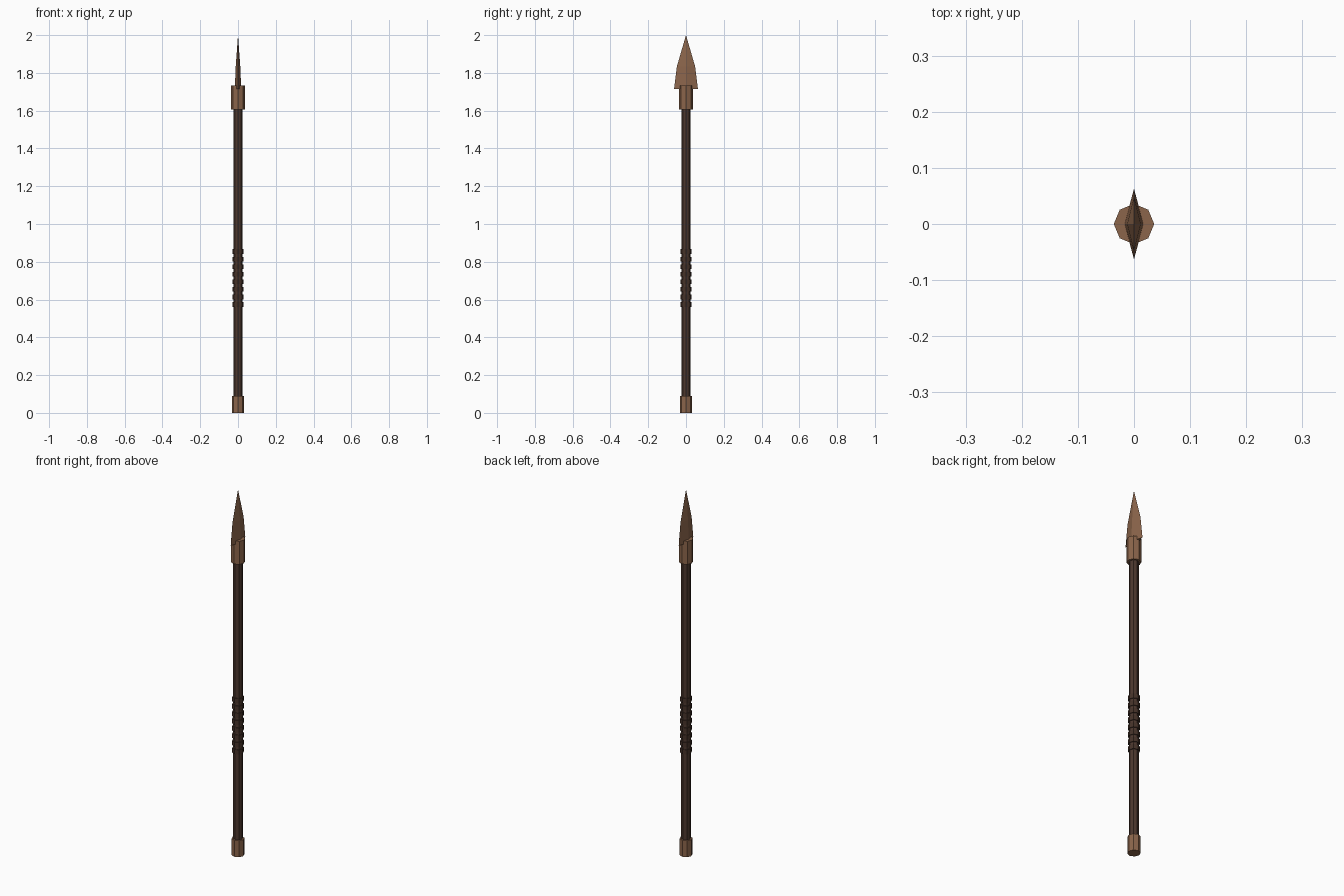
import bpy, bmesh, math

if "Cube" in bpy.data.objects:
    bpy.data.objects.remove(bpy.data.objects["Cube"])


def material(name, rgb):
    m = bpy.data.materials.new(name)
    m.diffuse_color = (*rgb, 1)
    m.use_nodes = True
    m.node_tree.nodes["Principled BSDF"].inputs["Base Color"].default_value = m.diffuse_color
    return m


bronze = material("bronze", (0.26, 0.13, 0.07))
wood = material("dark_wood", (0.075, 0.04, 0.028))
leather = material("leather", (0.06, 0.032, 0.022))


def loft(name, sections, mat, tip=None):
    """Skin a stack of equal-sized point rings, capped flat or with a tip."""
    bm = bmesh.new()
    rings = [[bm.verts.new(p) for p in s] for s in sections]
    n = len(rings[0])
    for a, b in zip(rings, rings[1:]):
        for i in range(n):
            bm.faces.new((a[i], a[(i + 1) % n], b[(i + 1) % n], b[i]))
    bm.faces.new(rings[0][::-1])
    if tip:
        t = bm.verts.new(tip)
        for i in range(n):
            bm.faces.new((rings[-1][i], rings[-1][(i + 1) % n], t))
    else:
        bm.faces.new(rings[-1])
    bmesh.ops.recalc_face_normals(bm, faces=bm.faces)
    me = bpy.data.meshes.new(name)
    bm.to_mesh(me)
    bm.free()
    me.materials.append(mat)
    ob = bpy.data.objects.new(name, me)
    bpy.context.collection.objects.link(ob)
    return ob


def ellipse(rx, ry, z, n):
    return [(rx * math.cos(math.tau * i / n), ry * math.sin(math.tau * i / n), z)
            for i in range(n)]


def octagon_tube(name, r, z0, z1, mat):
    return loft(name, [ellipse(r, r, z, 8) for z in (z0, z1)], mat)


# Shaft with metal butt cap and head socket
octagon_tube("shaft", 0.024, 0.02, 1.66, wood)
octagon_tube("butt_cap", 0.032, 0.0, 0.09, bronze)
octagon_tube("socket", 0.036, 1.605, 1.732, bronze)

# Wrapped grip
for i in range(8):
    z = 0.574 + 0.04 * i
    octagon_tube(f"grip_ring_{i + 1}", 0.029, z - 0.0125, z + 0.0125, leather)

# Diamond-section blade, broad along y
loft("blade", [ellipse(0.017, 0.063, 1.715, 4), ellipse(0.012, 0.048, 1.835, 4)],
     bronze, tip=(0, 0, 2.0))
